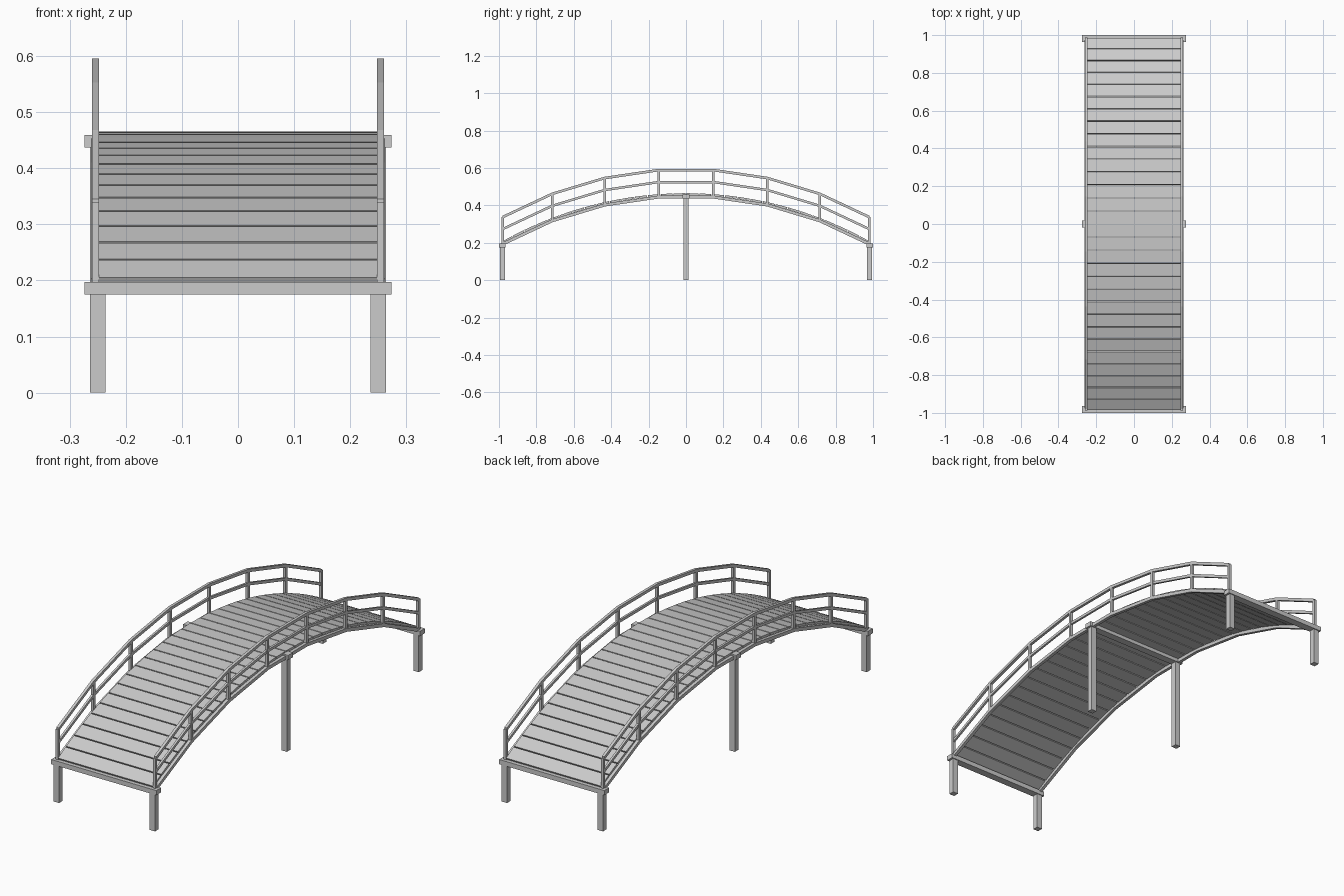
import bpy, bmesh, math
from mathutils import Matrix, Vector

if "Cube" in bpy.data.objects:
    bpy.data.objects.remove(bpy.data.objects["Cube"])

R = 2.0                       # radius of the bridge arc
TOP = 0.465                   # deck height at the crown
RAIL_X = 0.254


def drop(y):
    return R - math.sqrt(R * R - y * y)


def add_box(bm, centre, size, tilt=0.0):
    m = (Matrix.Translation(centre) @ Matrix.Rotation(tilt, 4, 'X')
         @ Matrix.Diagonal((*size, 1)))
    bmesh.ops.create_cube(bm, size=1, matrix=m)


def finish(bm, name):
    bmesh.ops.recalc_face_normals(bm, faces=bm.faces)
    me = bpy.data.meshes.new(name)
    bm.to_mesh(me)
    bm.free()
    ob = bpy.data.objects.new(name, me)
    bpy.context.collection.objects.link(ob)
    return ob


# Eight stations along the arc where the rail posts stand
half = math.asin(0.98 / R)
stations = [R * math.sin(half * (-1 + 2 * i / 7)) for i in range(8)]


def bent_bar(name, x, crown_z, width, thick):
    """Mitred rectangular bar following the stations."""
    pts = [Vector((y, crown_z - drop(y))) for y in stations]
    bm = bmesh.new()
    rings = []
    for i, p in enumerate(pts):
        a = (p - pts[i - 1]).normalized() if i else None
        b = (pts[i + 1] - p).normalized() if i < 7 else None
        t = ((a or b) + (b or a)).normalized()
        # end cuts are vertical, inner joints are mitred
        n = Vector((0, 1)) if a is None or b is None else Vector((-t.y, t.x))
        n = n * (thick / 2) / (n.dot(Vector((-(b or a).y, (b or a).x))))
        rings.append([bm.verts.new((x + sx * width / 2, p.x + sz * n.x, p.y + sz * n.y))
                      for sx, sz in ((-1, -1), (1, -1), (1, 1), (-1, 1))])
    for r, s in zip(rings, rings[1:]):
        for k in range(4):
            bm.faces.new((r[k], r[(k + 1) % 4], s[(k + 1) % 4], s[k]))
    bm.faces.new(rings[0])
    bm.faces.new(rings[-1])
    return finish(bm, name)


# Deck planks
bm = bmesh.new()
N = 30
plank_half = math.asin(0.988 / R)
step = 2 * plank_half / N
thick = 0.011
for i in range(N):
    a = -plank_half + (i + 0.5) * step
    r = R - thick / 2
    add_box(bm, (0, r * math.sin(a), TOP - R + r * math.cos(a)),
            (0.496, step * R - 0.005, thick), -a)
finish(bm, "deck_planks")

for side, s in (("left", -1), ("right", 1)):
    # Stringers and rails
    bent_bar(side + "_stringer", s * 0.2545, 0.450, 0.015, 0.016)
    bent_bar(side + "_top_rail", s * RAIL_X, 0.594, 0.013, 0.014)
    bent_bar(side + "_middle_rail", s * RAIL_X, 0.530, 0.010, 0.013)
    # Rail posts
    bm = bmesh.new()
    for y in stations:
        z0, z1 = 0.450 - drop(y), 0.595 - drop(y)
        add_box(bm, (s * RAIL_X, y, (z0 + z1) / 2), (0.013, 0.013, z1 - z0))
    finish(bm, side + "_rail_posts")

# Support trestles: two legs and a cross beam each
for name, y, z in (("front", -0.982, 0.175), ("middle", 0, 0.437), ("back", 0.982, 0.175)):
    bm = bmesh.new()
    for s in (-1, 1):
        add_box(bm, (s * 0.25, y, z / 2), (0.028, 0.027, z))
    finish(bm, name + "_legs")
    bm = bmesh.new()
    add_box(bm, (0, y, z + 0.011), (0.548, 0.036, 0.022))
    finish(bm, name + "_cross_beam")
